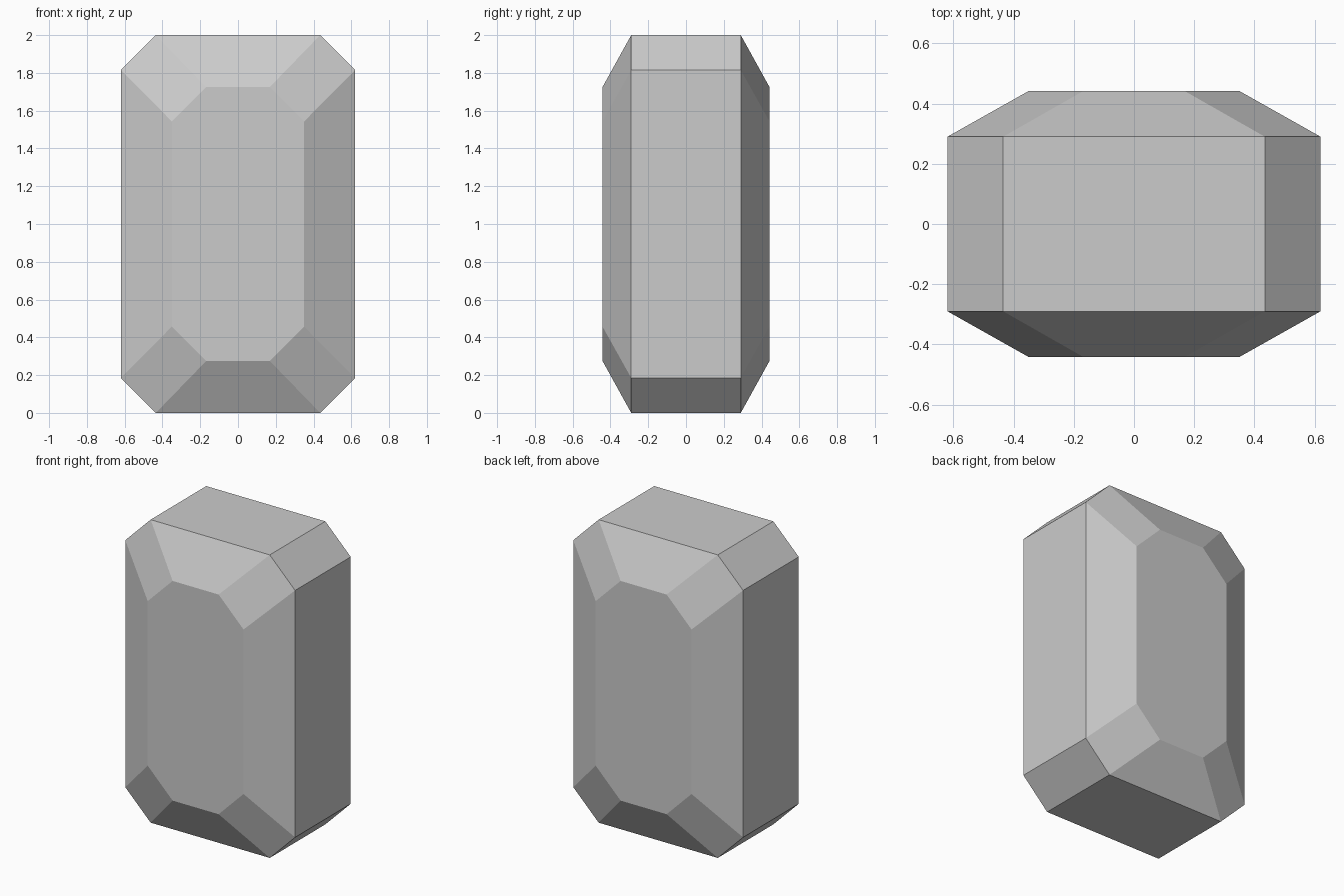
import bpy
import bmesh

if "Cube" in bpy.data.objects:
    bpy.data.objects.remove(bpy.data.objects["Cube"])

# Flat grey stone
grey = bpy.data.materials.new("stone grey")
grey.diffuse_color = (0.6, 0.6, 0.6, 1.0)
grey.use_nodes = True
grey.node_tree.nodes["Principled BSDF"].inputs["Base Color"].default_value = grey.diffuse_color


def octagon(bm, half_w, half_h, cut, y):
    """Ring of eight verts: a rectangle with clipped corners, centred at z = 1."""
    quarter = [(half_w - cut, -half_h), (half_w, -half_h + cut)]
    right = quarter + [(x, -z) for x, z in reversed(quarter)]
    outline = right + [(-x, -z) for x, z in right]
    return [bm.verts.new((x, y, 1 + z)) for x, z in outline]


# Cut gem: small front face, wide girdle, small back face
bm = bmesh.new()
rings = [
    octagon(bm, 0.35, 0.725, 0.182, -0.442),
    octagon(bm, 0.62, 1.0, 0.185, -0.29),
    octagon(bm, 0.62, 1.0, 0.185, 0.29),
    octagon(bm, 0.35, 0.725, 0.182, 0.442),
]
bm.faces.new(rings[0])
bm.faces.new(rings[-1])

# Facets between neighbouring rings
for a, b in zip(rings, rings[1:]):
    for i in range(8):
        j = (i + 1) % 8
        bm.faces.new((a[i], a[j], b[j], b[i]))
bmesh.ops.recalc_face_normals(bm, faces=bm.faces)

mesh = bpy.data.meshes.new("gem")
bm.to_mesh(mesh)
bm.free()
mesh.materials.append(grey)
gem = bpy.data.objects.new("gem", mesh)
bpy.context.collection.objects.link(gem)
